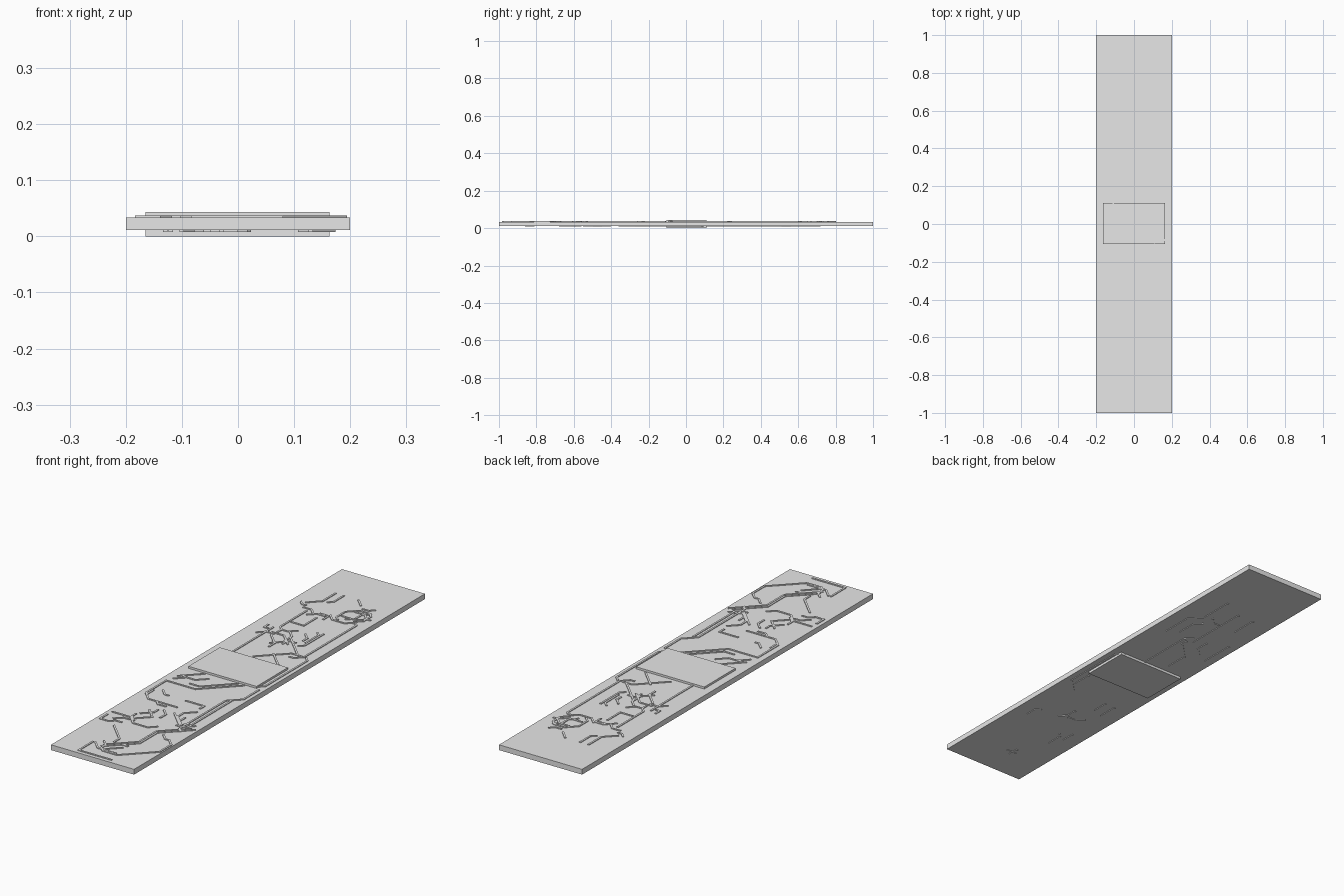
import bpy
import bmesh
from mathutils import Vector

cube = bpy.data.objects.get("Cube")
if cube:
    bpy.data.objects.remove(cube, do_unlink=True)

# One plain grey for the whole board
grey = bpy.data.materials.new("plain_grey")
grey.use_nodes = True
grey.diffuse_color = (0.8, 0.8, 0.8, 1)
grey.node_tree.nodes["Principled BSDF"].inputs["Base Color"].default_value = (0.8, 0.8, 0.8, 1)

BOARD_BOTTOM, BOARD_TOP = 0.011, 0.034
TRACE_HEIGHT = 0.003
HALF_WIDTH = 0.004

COMPASS = {
    "N": (0, 1), "S": (0, -1), "E": (1, 0), "W": (-1, 0),
    "NE": (1, 1), "NW": (-1, 1), "SE": (1, -1), "SW": (-1, -1),
}


def finish(bm, name):
    bmesh.ops.recalc_face_normals(bm, faces=bm.faces)
    mesh = bpy.data.meshes.new(name)
    bm.to_mesh(mesh)
    bm.free()
    mesh.materials.append(grey)
    obj = bpy.data.objects.new(name, mesh)
    bpy.context.collection.objects.link(obj)
    return obj


def box(name, low, high):
    bm = bmesh.new()
    bmesh.ops.create_cube(bm, size=1)
    low, high = Vector(low), Vector(high)
    for v in bm.verts:
        v.co = (low + high) / 2 + v.co * (high - low)
    return finish(bm, name)


def route(x, y, moves):
    """Turn a start and compass moves, in hundredths, into points."""
    points = [Vector((x, y)) / 100]
    for move in moves.split():
        heading = move.rstrip("0123456789")
        length = int(move[len(heading):])
        points.append(points[-1] + Vector(COMPASS[heading]) * length / 100)
    return points


def add_trace(bm, points, low, high):
    """Raised strip with mitred corners along the points."""
    rings = []
    for i, p in enumerate(points):
        before = (p - points[i - 1]).normalized() if i else None
        after = (points[i + 1] - p).normalized() if i < len(points) - 1 else None
        a, b = before or after, after or before
        normal_a, normal_b = Vector((-a.y, a.x)), Vector((-b.y, b.x))
        mitre = (normal_a + normal_b).normalized()
        mitre *= HALF_WIDTH / max(mitre.dot(normal_a), 0.4)
        left, right = p + mitre, p - mitre
        rings.append([bm.verts.new((q.x, q.y, z)) for q, z in
                      ((left, low), (right, low), (right, high), (left, high))])
    for r, s in zip(rings, rings[1:]):
        for k in range(4):
            n = (k + 1) % 4
            bm.faces.new((r[k], r[n], s[n], s[k]))
    bm.faces.new(rings[0])
    bm.faces.new(rings[-1])


def traces(name, routes, low, high):
    bm = bmesh.new()
    for x, y, moves in routes:
        add_trace(bm, route(x, y, moves), low, high)
    return finish(bm, name)


# Flat board and the central chip that stands out on both sides
box("board", (-0.2, -1, BOARD_BOTTOM), (0.2, 1, BOARD_TOP))
box("chip", (-0.165, -0.105, 0), (0.163, 0.11, 0.043))

# Traces behind the chip
back_routes = [
    (-9, 80, "S9 SW5"),
    (-5, 80, "S7 SW2"),
    (2, 80, "SE4"),
    (13, 76, "SW2 W3"),
    (-16, 66, "SE2 E2"),
    (-12, 62, "E4 SE3 NE2 E4 S4"),
    (6, 60, "NW2 N6 NE4 E5 SE2 S3 SW3 W7"),
    (8, 62, "NE3 N4 NE3"),
    (7, 70, "E5 SE3 E2"),
    (12, 62, "NE3 N2"),
    (1, 62, "SE3 E6 NE2 E2 SE1 S36 SW3 W2"),
    (-9, 60, "S18 SE2 S3"),
    (-2, 57, "S9 W6"),
    (-7, 57, "NE3 E4"),
    (9, 46, "S13 SW2"),
    (6, 46, "SE2 S9"),
    (-11, 40, "S29"),
    (-14, 41, "S3 E2"),
    (-14, 32, "NE3 E4"),
    (-9, 36, "E6 SE4 S3"),
    (-8, 34, "SE6 S4"),
    (-3, 40, "SE3 S4 SE3"),
    (-1, 43, "SW3 W3"),
    (-4, 27, "NE4 N4"),
    (-2, 24, "N5 NE4 E3"),
    (3, 42, "SE3 S3"),
    (0, 36, "SE12 E2"),
    (-2, 13, "NE11 E4"),
    (3, 20, "SE8"),
    (16, 24, "SE2 S29 SW2"),
]

# Traces in front of the chip
front_routes = [
    (-16, -19, "NE8"),
    (-16, -22, "NE4 E4 NE3"),
    (-14, -18, "E6 NE4"),
    (11, -11, "SW14 W14 S14 SE4 E14"),
    (8, -11, "SW11 W5"),
    (-16, -35, "S5 SE3 E4 SE2 E4"),
    (-13, -33, "SE3 E2"),
    (18, -11, "S11 SW5 S32 SE2"),
    (15, -26, "S30"),
    (0, -36, "E9 S3"),
    (10, -42, "SW4 S4 SE3"),
    (-7, -51, "SE5 SW5"),
    (-2, -48, "SE3 S4"),
    (-8, -56, "NE4 N3"),
    (3, -48, "SE8 NE3"),
    (9, -49, "S4 SE3"),
    (17, -53, "SW4 W3"),
    (19, -56, "SW11 S12 SW9 W2"),
    (17, -56, "SW10 S12 SW9"),
    (11, -67, "SE3 E2 SE3 S8 SW12 W3"),
    (-18, -61, "E9 SE4 E7 NE3"),
    (-18, -64, "S5 E4 NE2 E3"),
    (-14, -66, "NE3 E3"),
    (-9, -57, "S3 SE3"),
    (-10, -71, "SE9 S4"),
    (-7, -88, "SE4 E9"),
    (-5, -85, "SE3 S3 SE2 E5"),
    (-3, -90, "NE6 E3"),
    (-1, -92, "NE6"),
    (-8, -88, "S10 E16"),
]

# Sparser traces on the underside
under_routes = [
    (-3, -86, "N5"),
    (0, -84, "W5"),
    (13, -55, "N5 NW2"),
    (-10, -68, "N7 NE2"),
    (-13, -62, "N6"),
    (2, -48, "NW3 N5"),
    (-2, -46, "W4 NW3"),
    (-12, -36, "N9"),
    (-7, -34, "N7"),
    (11, -27, "NE6 N29 NW3"),
    (14, -22, "N9"),
    (3, 11, "N26 NW3"),
    (-7, 15, "N10 NE8 N3"),
    (-2, 37, "N30"),
    (13, 37, "N14 NW5 N16"),
    (8, 40, "N9 NW3"),
    (-16, 28, "N16"),
    (-11, 30, "NE4 N6"),
    (-10, 55, "N12"),
    (5, 58, "SW3 W3"),
]

overlap = 0.001
traces("back_top_traces", back_routes, BOARD_TOP - overlap, BOARD_TOP + TRACE_HEIGHT)
traces("front_top_traces", front_routes, BOARD_TOP - overlap, BOARD_TOP + TRACE_HEIGHT)
traces("underside_traces", under_routes, BOARD_BOTTOM - TRACE_HEIGHT, BOARD_BOTTOM + overlap)
